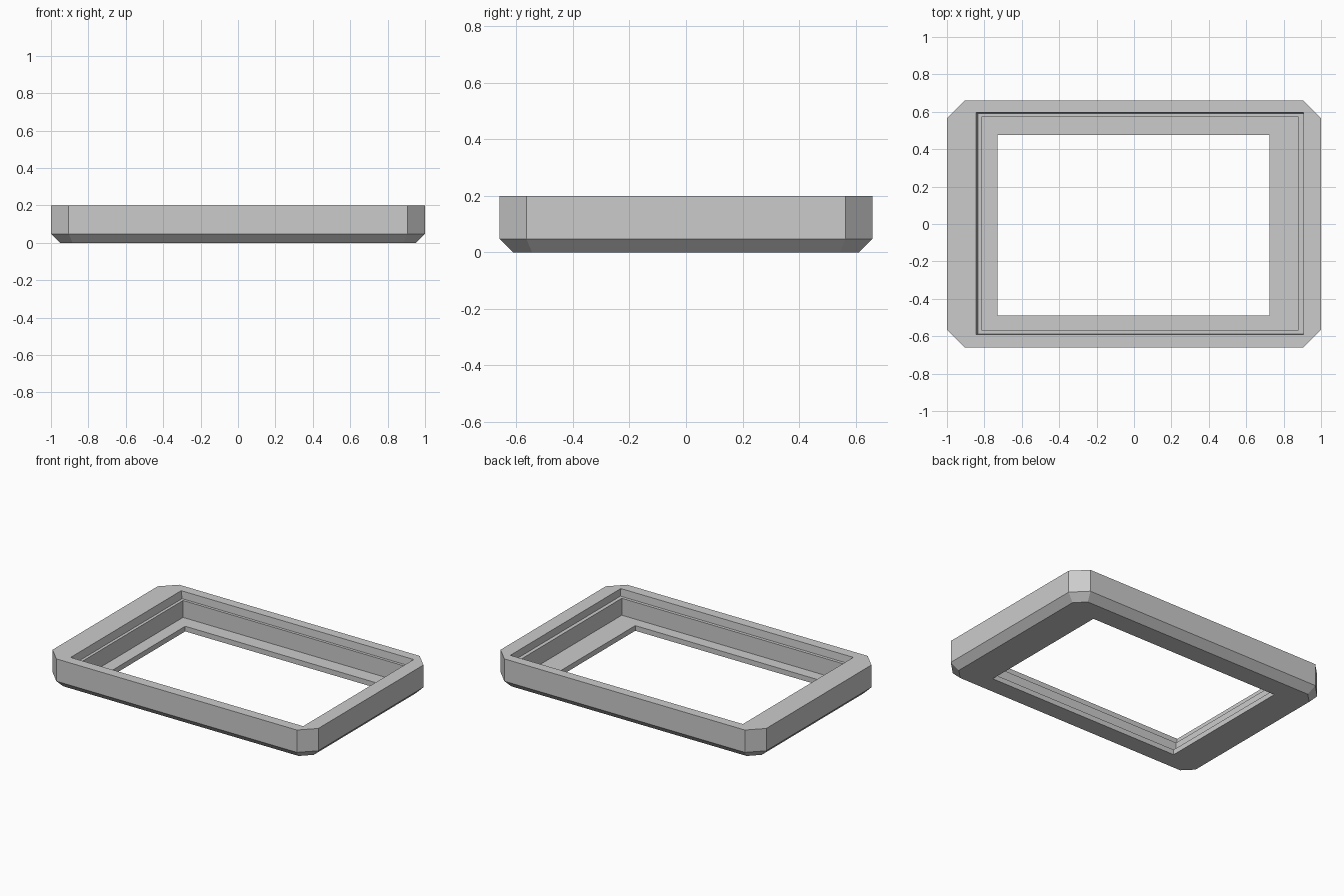
import bpy
import bmesh

cube = bpy.data.objects.get("Cube")
if cube:
    bpy.data.objects.remove(cube, do_unlink=True)

grey = bpy.data.materials.new("plain grey")
grey.use_nodes = True
colour = (0.6, 0.6, 0.6, 1)
grey.diffuse_color = colour
grey.node_tree.nodes["Principled BSDF"].inputs["Base Color"].default_value = colour


def ring(bm, x0, x1, y0, y1, z, cut=0.0):
    """Rectangle with cut corners; cut 0 gives doubled corners, merged later."""
    c = cut
    points = [(x0 + c, y0), (x1 - c, y0), (x1, y0 + c), (x1, y1 - c),
              (x1 - c, y1), (x0 + c, y1), (x0, y1 - c), (x0, y0 + c)]
    return [bm.verts.new((x, y, z)) for x, y in points]


bm = bmesh.new()
W, D, H = 1.0, 0.66, 0.2
CORNER, BEVEL = 0.095, 0.048
small = CORNER - 0.586 * BEVEL
window = (-0.73, 0.725, -0.49, 0.475)
pocket = (-0.815, 0.88, -0.567, 0.573)
seat = (-0.835, 0.905, -0.588, 0.592)
mouth = (-0.845, 0.905, -0.592, 0.596)

# Cross-section rings: outside wall, rim, recessed seat, pocket, floor, window
rings = [
    ring(bm, BEVEL - W, W - BEVEL, BEVEL - D, D - BEVEL, 0, small),
    ring(bm, -W, W, -D, D, BEVEL, CORNER),
    ring(bm, -W, W, -D, D, H, CORNER),
    ring(bm, *mouth, H),
    ring(bm, *seat, 0.15),
    ring(bm, *pocket, 0.15),
    ring(bm, *pocket, 0.035),
    ring(bm, *window, 0.035),
    ring(bm, *window, 0),
]

# Join each ring to the next, and the last back to the first
for a, b in zip(rings, rings[1:] + rings[:1]):
    for i in range(8):
        j = (i + 1) % 8
        bm.faces.new((a[i], a[j], b[j], b[i]))
bmesh.ops.remove_doubles(bm, verts=bm.verts, dist=0.0001)
bmesh.ops.recalc_face_normals(bm, faces=bm.faces)

mesh = bpy.data.meshes.new("display_frame")
bm.to_mesh(mesh)
bm.free()
mesh.materials.append(grey)
frame = bpy.data.objects.new("display_frame", mesh)
bpy.context.collection.objects.link(frame)
